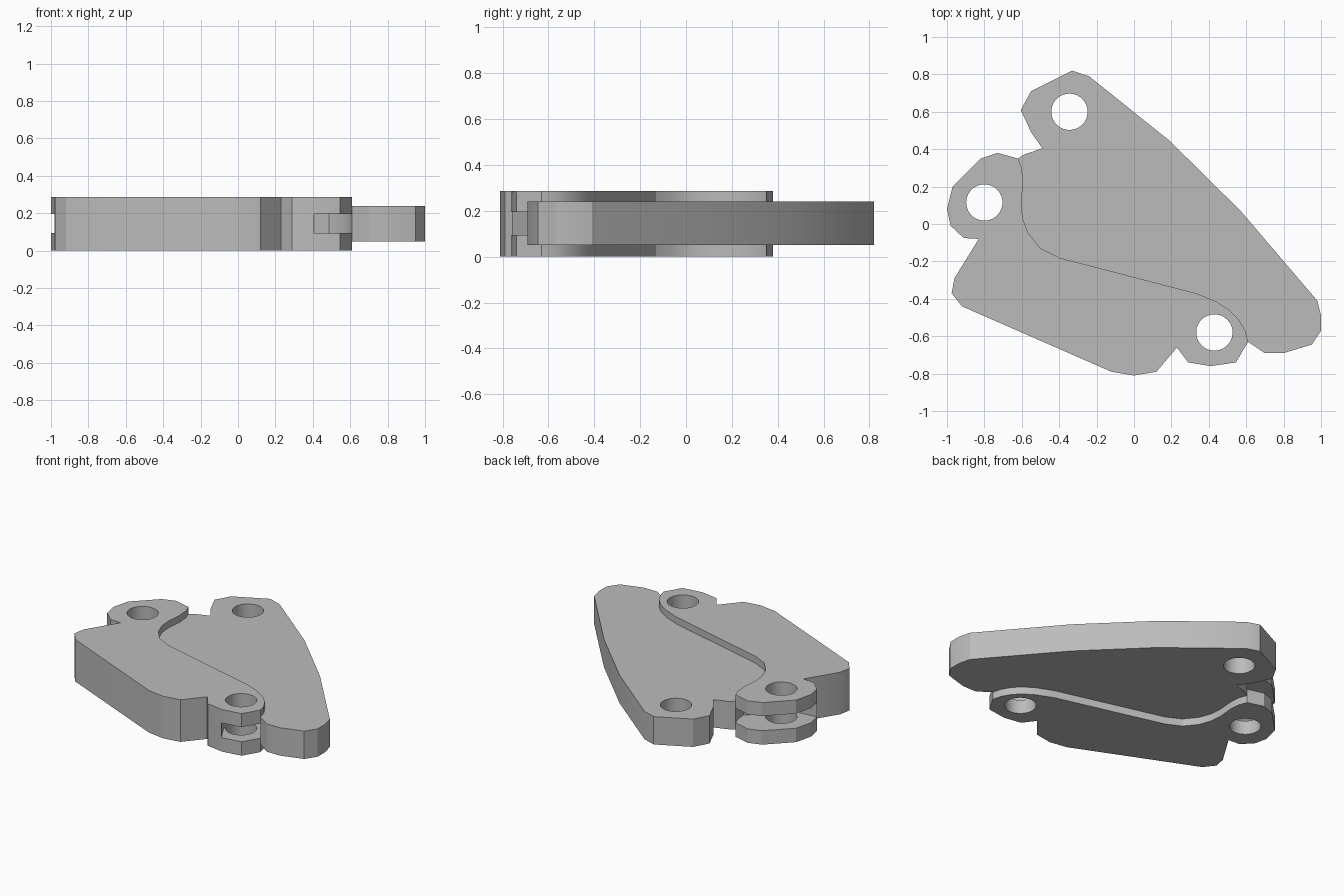
import bpy
import bmesh
from math import radians

cube = bpy.data.objects.get("Cube")
if cube:
    bpy.data.objects.remove(cube, do_unlink=True)

grey = bpy.data.materials.new("plain grey")
grey.use_nodes = True
COLOUR = (0.5, 0.5, 0.5, 1)
grey.diffuse_color = COLOUR
grey.node_tree.nodes["Principled BSDF"].inputs["Base Color"].default_value = COLOUR


def prism(name, outline, bottom, top):
    """Extrude a flat outline between two heights."""
    bm = bmesh.new()
    face = bm.faces.new([bm.verts.new((x, y, bottom)) for x, y in outline])
    side = bmesh.ops.extrude_face_region(bm, geom=[face])["geom"]
    verts = [v for v in side if isinstance(v, bmesh.types.BMVert)]
    bmesh.ops.translate(bm, verts=verts, vec=(0, 0, top - bottom))
    bmesh.ops.recalc_face_normals(bm, faces=bm.faces)
    mesh = bpy.data.meshes.new(name)
    bm.to_mesh(mesh)
    bm.free()
    mesh.materials.append(grey)
    obj = bpy.data.objects.new(name, mesh)
    bpy.context.collection.objects.link(obj)
    return obj


def cut(obj, cutter):
    """Subtract the cutter, bake the result and discard the cutter."""
    cutter.hide_render = True
    mod = obj.modifiers.new("cut", "BOOLEAN")
    mod.operation = "DIFFERENCE"
    mod.solver = "EXACT"
    mod.object = cutter
    bpy.context.view_layer.objects.active = obj
    bpy.ops.object.modifier_apply(modifier=mod.name)
    bpy.data.objects.remove(cutter, do_unlink=True)


def drill(obj, x, y):
    bpy.ops.mesh.primitive_cylinder_add(vertices=40, radius=0.097, depth=1, location=(x, y, 0.14))
    cutter = bpy.context.object
    cutter.data.materials.append(grey)
    cut(obj, cutter)


# Shared S-shaped seam, from the front pivot to the side pivot
seam = [(.61, -.63), (.595, -.57), (.56, -.51), (.51, -.46), (.44, -.415), (.33, -.37),
        (-.4, -.18), (-.5, -.13), (-.565, -.05), (-.595, .03), (-.603, .11),
        (-.593, .22), (-.6, .3), (-.62, .35)]

# Thick plate with two forked pivots
forked_outline = seam + [
    (-.73, .38), (-.82, .35), (-.97, .2), (-1, .08), (-.98, -.01), (-.91, -.075),
    (-.83, -.08), (-.96, -.29), (-.975, -.37), (-.92, -.44), (-.12, -.79), (0, -.81),
    (.12, -.79), (.23, -.66), (.29, -.74), (.41, -.76), (.545, -.74)]
forked_plate = prism("forked_plate", forked_outline, 0, 0.287)

# Slots between the fork ears
front_slot = [(.41, -.765), (.34, -.64), (.34, -.53), (.41, -.46), (.515, -.44),
              (.8, -.44), (.8, -.9), (.41, -.9)]
side_slot = [(-.98, -.01), (-.88, .0), (-.76, .01), (-.69, .07), (-.66, .17), (-.58, .24),
             (-.58, .6), (-1.2, .6), (-1.2, -.01)]
for slot in (front_slot, side_slot):
    cut(forked_plate, prism("slot_cutter", slot, 0.095, 0.195))
for x, y in ((.43, -.58), (-.8, .115)):
    drill(forked_plate, x, y)

# Thinner plate nested against the seam
nested_outline = seam + [
    (-.59, .37), (-.49, .405), (-.55, .49), (-.605, .61), (-.55, .71), (-.33, .82),
    (-.24, .79), (.19, .445), (.57, .07), (.98, -.41), (1, -.49), (1, -.57),
    (.95, -.645), (.8, -.69), (.7, -.69)]
nested_plate = prism("nested_plate", nested_outline, 0.05, 0.24)
drill(nested_plate, -.345, .6)

# Smooth seams and bores, crisp corners
for obj in (forked_plate, nested_plate):
    bpy.ops.object.select_all(action="DESELECT")
    obj.select_set(True)
    bpy.context.view_layer.objects.active = obj
    bpy.ops.object.shade_smooth_by_angle(angle=radians(24))
